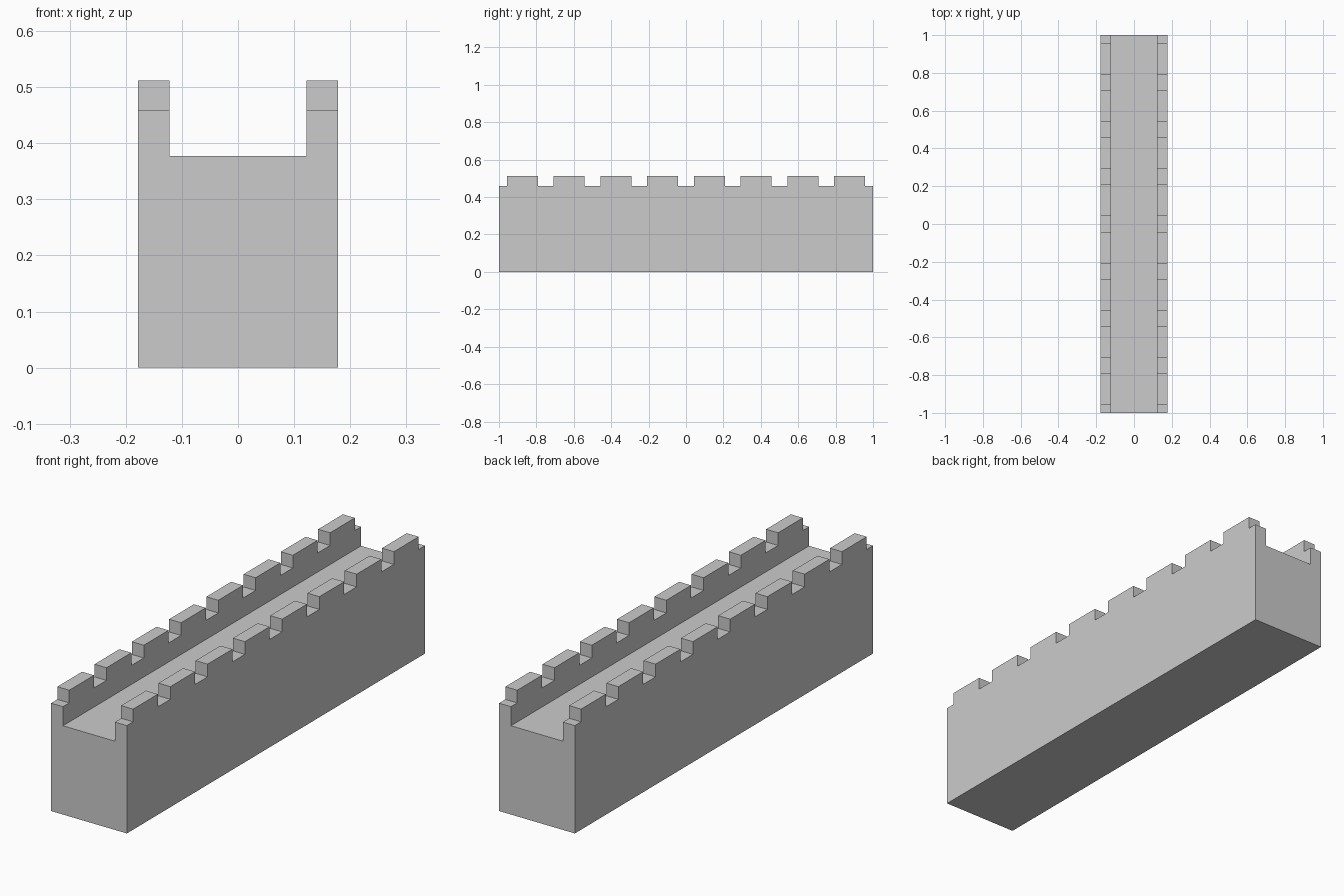
import bpy, bmesh
from mathutils import Vector

if "Cube" in bpy.data.objects:
    bpy.data.objects.remove(bpy.data.objects["Cube"])

W, INNER = 0.178, 0.122           # outer and inner half widths
WALK, PARAPET, TOP = 0.377, 0.458, 0.512
COUNT, PITCH, MERLON = 8, 0.25, 0.166

# U-shaped wall cross-section (x, z)
profile = [(-W, 0), (W, 0), (W, PARAPET), (INNER, PARAPET),
           (INNER, WALK), (-INNER, WALK), (-INNER, PARAPET), (-W, PARAPET)]

# Stations along the wall where merlons start and stop
stations = [-1.0]
for i in range(COUNT):
    c = (i - (COUNT - 1) / 2) * PITCH
    stations += [c - MERLON / 2, c + MERLON / 2]
stations.append(1.0)

bm = bmesh.new()
rings = [[bm.verts.new((x, y, z)) for x, z in profile] for y in stations]
n = len(profile)
merlon_tops = []
for s, (a, b) in enumerate(zip(rings, rings[1:])):
    for k in range(n):
        j = (k + 1) % n
        face = bm.faces.new((a[k], b[k], b[j], a[j]))
        if s % 2 == 1 and k in (2, 6):
            merlon_tops.append(face)
bm.faces.new(rings[0])
bm.faces.new(rings[-1][::-1])
bmesh.ops.recalc_face_normals(bm, faces=bm.faces[:])

# Raise the merlons out of both parapets
raised = bmesh.ops.extrude_discrete_faces(bm, faces=merlon_tops)["faces"]
bmesh.ops.translate(bm, vec=Vector((0, 0, TOP - PARAPET)),
                    verts=[v for f in raised for v in f.verts])

# Merge coplanar strips into clean flat faces
bmesh.ops.dissolve_limit(bm, angle_limit=0.01, verts=bm.verts[:], edges=bm.edges[:])
bmesh.ops.recalc_face_normals(bm, faces=bm.faces[:])

mesh = bpy.data.meshes.new("castle_wall")
bm.to_mesh(mesh)
bm.free()
bpy.context.collection.objects.link(bpy.data.objects.new("castle_wall", mesh))
